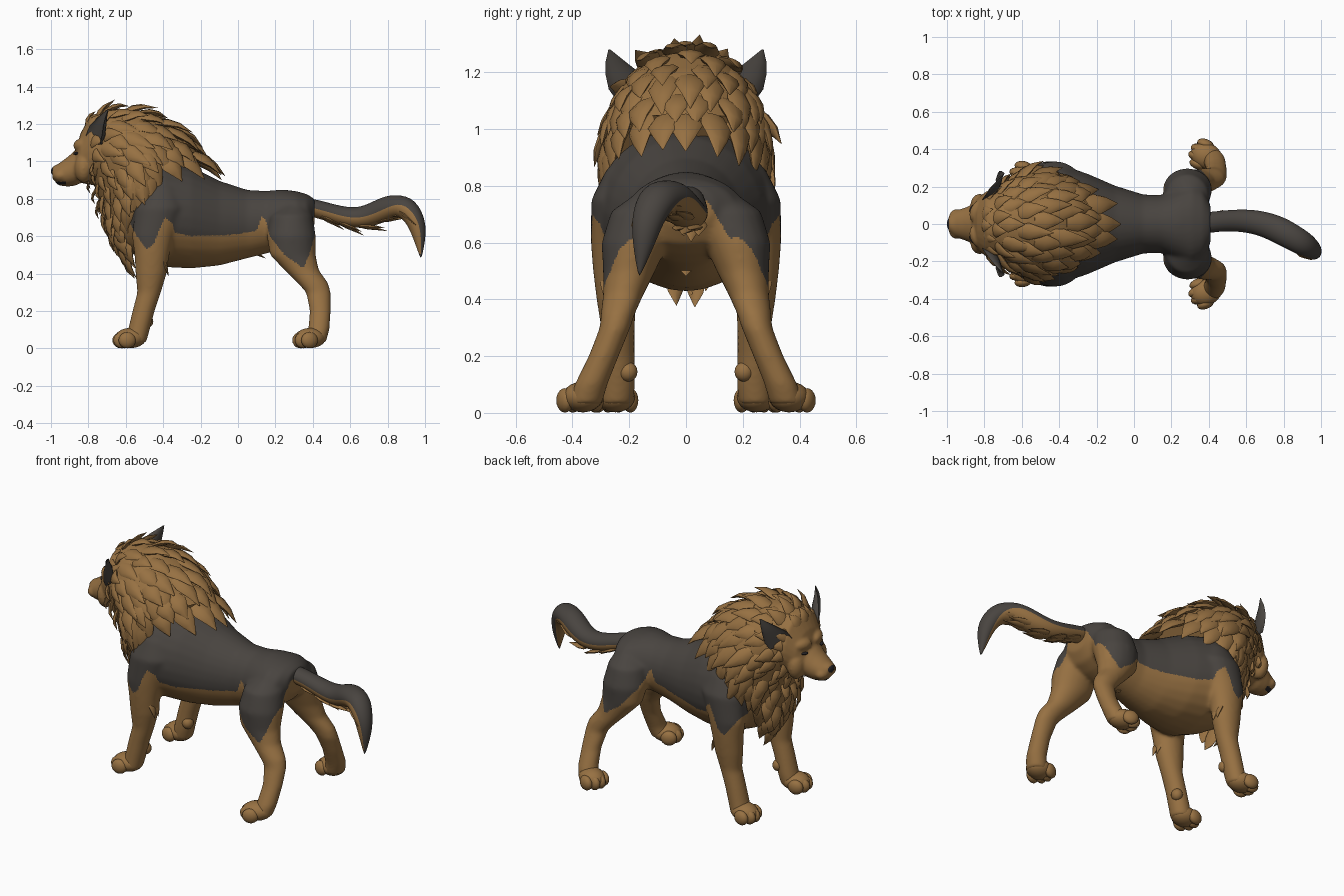
import bpy, bmesh, math, random
from mathutils import Vector, Matrix

random.seed(4)
cube = bpy.data.objects.get("Cube")
if cube:
    bpy.data.objects.remove(cube, do_unlink=True)


def material(name, rgb):
    m = bpy.data.materials.new(name)
    m.use_nodes = True
    m.diffuse_color = (*rgb, 1)
    node = next(n for n in m.node_tree.nodes if n.type == 'BSDF_PRINCIPLED')
    node.inputs["Base Color"].default_value = (*rgb, 1)
    node.inputs["Roughness"].default_value = 0.8
    return m


TAN = material("tan_fur", (0.31, 0.165, 0.055))
DARK = material("charcoal_fur", (0.066, 0.058, 0.051))
BLACK = material("black_skin", (0.018, 0.016, 0.018))
X, Y, Z = Vector((1, 0, 0)), Vector((0, 1, 0)), Vector((0, 0, 1))


def oval(c, u, v, n=16, cup=False):
    """Ring of points; cup folds the front half inward."""
    pts = []
    for i in range(n):
        a = math.tau * i / n
        s = math.sin(a)
        pts.append(Vector(c) + u * math.cos(a) + v * (-0.4 * s if cup and s > 0 else s))
    return pts


def loft(bm, loops):
    rows = [[bm.verts.new(p) for p in loop] for loop in loops]
    n = len(rows[0])
    faces = [[bm.faces.new((a[i], a[(i + 1) % n], b[(i + 1) % n], b[i])) for i in range(n)]
             for a, b in zip(rows, rows[1:])]
    bm.faces.new(rows[0])
    bm.faces.new(rows[-1])
    return faces


def ball(bm, c, r, heading=0.0):
    m = Matrix.Translation(c) @ Matrix.Rotation(heading, 4, 'Z') @ Matrix.Diagonal((*r, 1))
    bmesh.ops.create_uvsphere(bm, u_segments=16, v_segments=10, radius=1, matrix=m)


def tuft(bm, root, flow, normal, length, width, lift):
    """Flattened, pointed lock of fur."""
    flow = flow.normalized()
    side = flow.cross(normal).normalized()
    up = side.cross(flow)
    loops = []
    for s, w in ((0, 0.75), (0.3, 1), (0.62, 0.62), (1, 0.03)):
        c = root + flow * length * s + up * lift * math.sin(s * 2)
        loops.append(oval(c, side * width * w, up * width * w * 0.4, 8))
    loft(bm, loops)


def make(name, bm, mats, angle=60):
    bmesh.ops.recalc_face_normals(bm, faces=bm.faces)
    mesh = bpy.data.meshes.new(name)
    bm.to_mesh(mesh)
    bm.free()
    ob = bpy.data.objects.new(name, mesh)
    bpy.context.collection.objects.link(ob)
    for m in mats:
        mesh.materials.append(m)
    mesh.shade_smooth()
    mesh.set_sharp_from_angle(angle=math.radians(angle))
    return ob


def fuse(ob, voxel, rounds, mats, rule):
    """Melt overlapping volumes into one skin, then colour it by rule."""
    r = ob.modifiers.new("fuse", 'REMESH')
    r.mode, r.voxel_size = 'VOXEL', voxel
    s = ob.modifiers.new("soften", 'SMOOTH')
    s.factor, s.iterations = 0.5, rounds
    graph = bpy.context.evaluated_depsgraph_get()
    mesh = bpy.data.meshes.new_from_object(ob.evaluated_get(graph))
    ob.modifiers.clear()
    ob.data = mesh
    mesh.materials.clear()
    for m in mats:
        mesh.materials.append(m)
    for p in mesh.polygons:
        p.material_index = rule(p.center, p.normal)
    mesh.shade_smooth()


def lerp_path(path, t):
    k = min(max(t, 0) * (len(path) - 1), len(path) - 1.0001)
    i = int(k)
    return Vector(path[i]).lerp(Vector(path[i + 1]), k - i)


# Body: torso rings (x, z, half width, half height), leg rings (x, y, z, rx, ry)
TORSO = [(-.62, .72, .15, .18), (-.52, .74, .27, .26), (-.4, .72, .32, .285), (-.25, .7, .27, .272),
         (-.1, .67, .205, .227), (.05, .665, .158, .183), (.15, .675, .155, .168), (.24, .69, .19, .16),
         (.31, .7, .215, .142), (.37, .71, .18, .115), (.41, .73, .1, .07)]
HIND = [(.3, .1, .77, .06, .08), (.285, .14, .71, .115, .125), (.285, .18, .6, .132, .118),
        (.293, .2, .5, .123, .093), (.34, .22, .42, .093, .073), (.4, .24, .35, .083, .061),
        (.43, .25, .3, .067, .055), (.44, .29, .2, .057, .054), (.432, .335, .1, .058, .059),
        (.41, .355, .03, .06, .06)]
FORE = [(-.41, .2, .86, .09, .08), (-.42, .24, .75, .13, .095), (-.455, .25, .6, .113, .086),
        (-.46, .25, .5, .094, .078), (-.465, .245, .4, .084, .071), (-.475, .24, .3, .064, .06),
        (-.505, .24, .2, .06, .06), (-.53, .24, .1, .059, .062), (-.55, .245, .03, .06, .06)]
bm = bmesh.new()
loft(bm, [oval((x, 0, z), Y * w, Z * h, 28) for x, z, w, h in TORSO])
for side in (1, -1):
    for leg in (HIND, FORE):
        loft(bm, [oval((x, y * side, z), X * rx, Y * ry, 20) for x, y, z, rx, ry in leg])
body = make("body", bm, [TAN])

# Lower edge of the dark saddle as (x, z)
EDGE = [(-.7, .9), (-.61, .73), (-.54, .6), (-.49, .53), (-.45, .56), (-.42, .64), (-.39, .7),
        (-.35, .67), (-.34, .62), (-.25, .6), (0, .61), (.1, .63), (.13, .71), (.15, .68),
        (.17, .6), (.25, .5), (.35, .43), (.38, .5), (.41, .6), (.43, .78)]


def saddle(c, n):
    limit = 1.0
    for (x0, z0), (x1, z1) in zip(EDGE, EDGE[1:]):
        if x0 <= c.x <= x1:
            limit = z0 + (z1 - z0) * (c.x - x0) / (x1 - x0)
    y = abs(c.y)
    if c.x > .2 and c.z < .75 and y < .08 + (.74 - c.z) * .6:
        return 0
    if c.z < .62 and (y < .2 or n.y * c.y < 0) and c.x < -.35:
        return 0
    return int(c.z > limit)


fuse(body, .008, 28, [TAN, DARK], saddle)

# Paws with four toes each, and a wrist knob on the front pair
for name, x, y, toe_out in (("front_paws", -.55, .245, .15), ("hind_paws", .41, .355, .38)):
    bm = bmesh.new()
    for side in (1, -1):
        d = Vector((-1, toe_out * side, 0)).normalized()
        across = Vector((-d.y, d.x, 0))
        heading = math.atan2(d.y, d.x)
        base = Vector((x, y * side, 0))
        ball(bm, base + d * .025 + Z * .056, (.085, .07, .054), heading)
        for i in range(4):
            k = i - 1.5
            ball(bm, base + d * (.076 - .011 * k * k) + across * k * .038 + Z * .044,
                 (.047, .028, .043), heading)
        if name == "front_paws":
            ball(bm, (-.485, .205 * side, .145), (.032, .034, .035))
    make(name, bm, [TAN])

# Head: lofted skull and muzzle with cheeks and brows
SKULL = [(-.993, .94, .036, .032), (-.96, .93, .068, .058), (-.91, .945, .086, .08),
         (-.87, .965, .1, .095), (-.84, 1.02, .135, .135), (-.79, 1.06, .175, .185),
         (-.72, 1.07, .19, .2), (-.62, 1.05, .17, .18)]
bm = bmesh.new()
loft(bm, [oval((x, 0, z), Y * w, Z * h, 24) for x, z, w, h in SKULL])
for side in (1, -1):
    ball(bm, (-.825, .1 * side, .965), (.05, .062, .08))
    ball(bm, (-.842, .07 * side, 1.085), (.034, .06, .035), -.4 * side)
    ball(bm, (-.95, .035 * side, .925), (.04, .045, .035))
head = make("head", bm, [TAN])
fuse(head, .007, 10, [TAN, BLACK], lambda c, n: int(c.x < -.92 and .876 < c.z < .892))

bm = bmesh.new()
ball(bm, (-.982, 0, .948), (.018, .036, .024))
make("nose", bm, [BLACK])
bm = bmesh.new()
for side in (1, -1):
    ball(bm, (-.866, .082 * side, 1.043), (.012, .022, .008), -.5 * side)
make("eyes", bm, [BLACK])

# Cupped pointed ears
bm = bmesh.new()
for side in (1, -1):
    wide, front = Vector((.5, .85 * side, 0)), Vector((-.85, .5 * side, 0))
    loft(bm, [oval((x, y * side, z), wide * w, front * w * .6, 16, True)
              for x, y, z, w in ((-.77, .185, 1.09, .06), (-.77, .2, 1.14, .085),
                                 (-.757, .22, 1.19, .074), (-.73, .248, 1.235, .042),
                                 (-.695, .27, 1.28, .004))])
make("ears", bm, [DARK])

# Mane: surface swept from the face ring to the withers and chest
CREST = [(-.82, 0, 1.19), (-.71, 0, 1.28), (-.53, 0, 1.27), (-.36, 0, 1.19), (-.22, 0, 1.05)]
THROAT = [(-.79, 0, .92), (-.74, 0, .8), (-.71, 0, .69), (-.67, 0, .58), (-.61, 0, .5)]
FLANK = [(.02, .155, 0), (.05, .23, 0), (.04, .275, .01), (-.02, .29, .05), (-.12, .285, .13)]


def mane_point(t, a):
    top, low, out = (lerp_path(p, t) for p in (CREST, THROAT, FLANK))
    s, c = math.sin(a), math.cos(a)
    narrow = 1 - .45 * t * max(0, -c) - .04 * max(0, c)
    return (top + low) / 2 + (top - low) / 2 * c + Vector((out.x * s * s, out.y * s * narrow, out.z * s * s))


bm = bmesh.new()
loft(bm, [[mane_point(i / 12, math.tau * j / 32) for j in range(32)] for i in range(13)])
make("mane_core", bm, [TAN])

bm = bmesh.new()
ROWS = 9
for row in range(ROWS):
    t = row / (ROWS - 1)
    count = 15 + row // 2
    for j in range(count):
        a = math.tau * (j + .5 * (row % 2)) / count + random.uniform(-.08, .08)
        p = mane_point(t, a)
        t0 = min(t, .85)
        flow = (mane_point(t0 + .12, a) - mane_point(t0, a)).normalized()
        flow += Z * -.3 * math.sin(a) ** 2
        normal = flow.cross(mane_point(t, a + .05) - mane_point(t, a - .05)).normalized()
        if normal.dot(p - (mane_point(t, 0) + mane_point(t, math.pi)) / 2) < 0:
            normal.negate()
        chest = max(0, -math.cos(a))
        length = (.12 + .07 * min(1, t * 2)) * random.uniform(.75, 1.15) * (1 - .3 * chest)
        width = (.038 + .022 * t) * (1 - .3 * chest)
        lift = random.uniform(.025, .06) * (1 - .6 * t * abs(math.sin(a)))
        tuft(bm, p - normal * .012, flow, normal, length, width, lift)
make("mane_locks", bm, [TAN], 40)

# Tail: dark above, tan beneath; rings (x, y, z, half width, half depth)
TAIL = [(.34, 0, .765, .06, .05), (.45, .015, .74, .055, .048), (.55, .02, .708, .06, .052),
        (.65, .012, .695, .066, .058), (.74, -.015, .724, .072, .064), (.82, -.055, .762, .075, .068),
        (.9, -.1, .76, .072, .068), (.95, -.135, .69, .06, .054), (.972, -.15, .6, .042, .037),
        (.978, -.165, .48, .003, .003)]
frames = []
for i, ring in enumerate(TAIL):
    along = Vector(TAIL[min(i + 1, len(TAIL) - 1)][:3]) - Vector(TAIL[max(i - 1, 0)][:3])
    along.normalize()
    across = Vector((-.25, 1, 0)) if i > 4 else Y.copy()
    across = (across - along * across.dot(along)).normalized()
    frames.append((Vector(ring[:3]), along, across, along.cross(across)))
bm = bmesh.new()
rows = loft(bm, [oval(c, u * r[3], v * r[4], 16) for (c, d, u, v), r in zip(frames, TAIL)])
for row in rows:
    for i, f in enumerate(row):
        f.material_index = int(math.sin(math.tau * (i + .5) / 16) < -.15)
tail = make("tail", bm, [DARK, TAN])
tail.modifiers.new("round", 'SUBSURF').levels = 2
tail.modifiers["round"].render_levels = 2

# Fringe beneath the tail
bm = bmesh.new()
for i in range(1, 7):
    c, along, across, up = frames[i]
    for k in (-1, 0, 1):
        root = c - up * TAIL[i][4] * .7 + across * k * .026
        tuft(bm, root, along - up * (.3 - .1 * abs(k)), -up, .13 + .02 * (k == 0), .03, -.005)
make("tail_fringe", bm, [TAN], 40)

# Small fur points at the elbows and belly
bm = bmesh.new()
for side in (1, -1):
    for k in range(2):
        tuft(bm, Vector((-.405, (.235 + .035 * k) * side, .48)), Vector((.25, .1 * side, -1)),
             X, .1, .03, .01)
tuft(bm, Vector((.06, 0, .53)), Vector((1, 0, -.55)), -Z, .1, .03, 0)
make("fur_points", bm, [TAN], 40)
